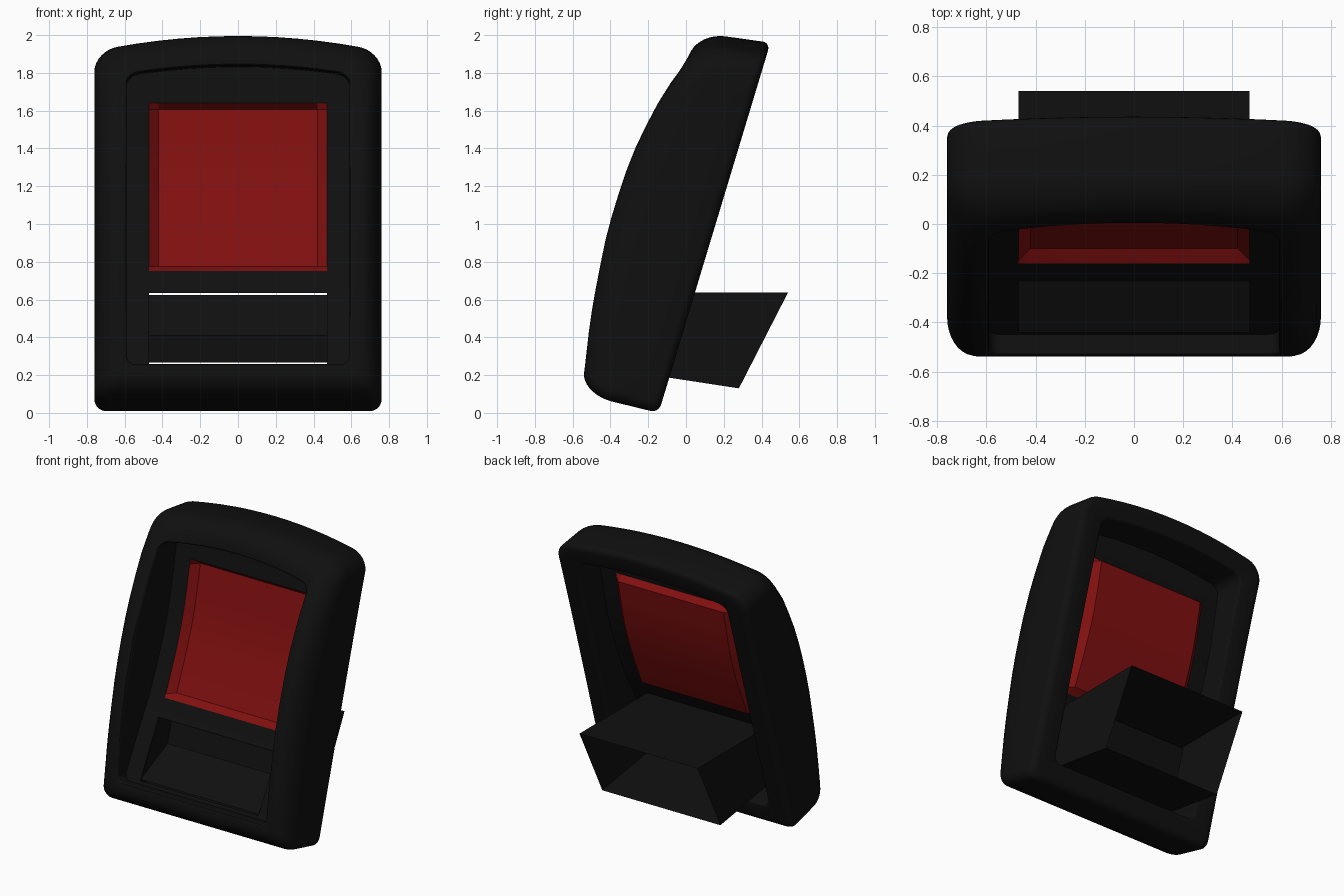
import bpy, bmesh
from math import sin, cos, pi

if "Cube" in bpy.data.objects:
    bpy.data.objects.remove(bpy.data.objects["Cube"])

def material(name, col):
    m = bpy.data.materials.new(name)
    m.diffuse_color = (*col, 1)
    m.use_nodes = True
    m.node_tree.nodes["Principled BSDF"].inputs["Base Color"].default_value = m.diffuse_color
    return m

BLACK = material("black_plastic", (0.005, 0.005, 0.005))
RED = material("red_panel", (0.22, 0.005, 0.005))

def make(name, verts, faces, mat, angle=0.6, recalc=False):
    me = bpy.data.meshes.new(name)
    me.from_pydata(verts, [], faces)
    if recalc:
        bm = bmesh.new()
        bm.from_mesh(me)
        bmesh.ops.recalc_face_normals(bm, faces=bm.faces)
        bm.to_mesh(me)
        bm.free()
    ob = bpy.data.objects.new(name, me)
    bpy.context.collection.objects.link(ob)
    me.materials.append(mat)
    bpy.context.view_layer.objects.active = ob
    ob.select_set(True)
    bpy.ops.object.shade_smooth_by_angle(angle=angle)
    ob.select_set(False)
    return ob

def curve(pts):
    """Smooth interpolation y(z) through (z, y) points."""
    n = len(pts)
    m = []
    for i in range(n):
        a, b = pts[max(i - 1, 0)], pts[min(i + 1, n - 1)]
        m.append((b[1] - a[1]) / (b[0] - a[0]))
    def f(z):
        z = min(max(z, pts[0][0]), pts[-1][0])
        i = max(k for k in range(n - 1) if pts[k][0] <= z)
        (z0, y0), (z1, y1) = pts[i], pts[i + 1]
        h = z1 - z0
        t = (z - z0) / h
        return ((2*t**3 - 3*t*t + 1) * y0 + (t**3 - 2*t*t + t) * h * m[i]
                + (3*t*t - 2*t**3) * y1 + (t**3 - t*t) * h * m[i + 1])
    return f

front_y = curve([(.1, -.555), (.2, -.54), (.5, -.505), (.8, -.45), (1.0, -.405), (1.35, -.29),
                 (1.6, -.17), (1.75, -.08), (1.87, .02), (2.05, .06)])
plate_y = curve([(.2, -.465), (.26, -.44), (.635, -.23), (.75, -.16), (1.2, .025),
                 (1.645, .13), (1.9, .17)])
def back_y(z):
    return -.145 + .302 * z

# Frame: four guide loops joined by a rounded cross-section
def loop(hw, zb, zt, rb, rt, yf, n=12, seg=8):
    pts = []
    corners = [(hw - rb, zb + rb, rb, -pi/2), (hw - rt, zt - rt, rt, 0),
               (-hw + rt, zt - rt, rt, pi/2), (-hw + rb, zb + rb, rb, pi)]
    arcs = [[(cx + r * cos(a + pi/2 * k / seg), cz + r * sin(a + pi/2 * k / seg))
             for k in range(seg + 1)] for cx, cz, r, a in corners]
    for i, arc in enumerate(arcs):
        pts += arc
        p, q = arc[-1], arcs[(i + 1) % 4][0]
        pts += [(p[0] + (q[0] - p[0]) * k / n, p[1] + (q[1] - p[1]) * k / n) for k in range(1, n)]
    out = []
    for x, z in pts:
        w = max(0, (z - zb) / (zt - zb)) ** 4
        z -= .14 * x * x * w          # arched top edge
        out.append((x, yf(z), z))
    return out

FI = loop(.59, .26, 1.84, .05, .06, front_y)
FO = loop(.76, .10, 2.015, .07, .12, front_y)
BO = loop(.76, 0, 1.96, .06, .12, back_y)
BI = loop(.59, .15, 1.82, .05, .06, back_y)

section = []
for cu, cv, ru, rv, a0, n in [(.08, .04, .08, .04, pi, 3), (.3, .4, .7, .4, 1.5*pi, 9),
                              (.7, .9, .3, .1, 0, 5), (.08, .97, .08, .03, pi/2, 3)]:
    section += [(cu + ru * cos(a0 + pi/2 * k / n), cv + rv * sin(a0 + pi/2 * k / n))
                for k in range(n + 1)]

verts, faces = [], []
N, M = len(FI), len(section)
for a, b, c, d in zip(FI, FO, BO, BI):
    for u, v in section:
        verts.append(tuple((1-v) * ((1-u) * a[k] + u * b[k]) + v * ((1-u) * d[k] + u * c[k])
                           for k in range(3)))
for i in range(N):
    for j in range(M):
        i2, j2 = (i + 1) % N, (j + 1) % M
        faces.append((i*M + j, i*M + j2, i2*M + j2, i2*M + j))
make("frame", verts, faces, BLACK, recalc=True)

def sheet(name, xs, zs, depth, skip, mat, angle=0.6):
    """Curved sheet following the inner plate, with cells left out where skip(x, z)."""
    v = [(x, plate_y(z) + depth(x, z), z) for z in zs for x in xs]
    w = len(xs)
    f = [(j*w + i, j*w + i + 1, (j+1)*w + i + 1, (j+1)*w + i)
         for j in range(len(zs) - 1) for i in range(w - 1)
         if not skip((xs[i] + xs[i+1]) / 2, (zs[j] + zs[j+1]) / 2)]
    return make(name, v, f, mat, angle)

def steps(a, b, n):
    return [a + (b - a) * k / n for k in range(n + 1)]

# Inner plate with window and slot openings
sheet("inner_plate", [-.6, -.47, .47, .6],
      [.22] + steps(.26, .635, 5) + steps(.75, 1.64, 14) + [1.75, 1.87],
      lambda x, z: 0,
      lambda x, z: abs(x) < .47 and (.75 < z < 1.64 or .26 < z < .635), BLACK)

# Red panel: dished with a sloping border
sheet("red_panel", [-.47, -.42, .42, .47], [.75] + steps(.775, 1.605, 14) + [1.64],
      lambda x, z: .05 if abs(x) < .45 and .76 < z < 1.62 else 0,
      lambda x, z: False, RED, 0.4)

# Rear tube, open at front and back
def strip(name, prof, hw=.47, closed=False):
    v = [(s * hw, y, z) for y, z in prof for s in (-1, 1)]
    n = len(prof)
    f = [(2*i, 2*i + 1, 2*((i+1) % n) + 1, 2*((i+1) % n)) for i in range(n if closed else n - 1)]
    return make(name, v, f, BLACK, 0.3)

ring = [(-.235, .637), (.54, .637), (.28, .13), (-.44, .24)]
tv = [(s * .47, y, z) for y, z in ring for s in (-1, 1)]
make("rear_tube", tv, [(0, 1, 3, 2), (4, 5, 7, 6), (0, 2, 4, 6), (1, 7, 5, 3)], BLACK, 0.3)

# Slot floor and back wall
strip("slot_tray", [(-.435, .268), (-.13, .41), (-.06, .625)])
